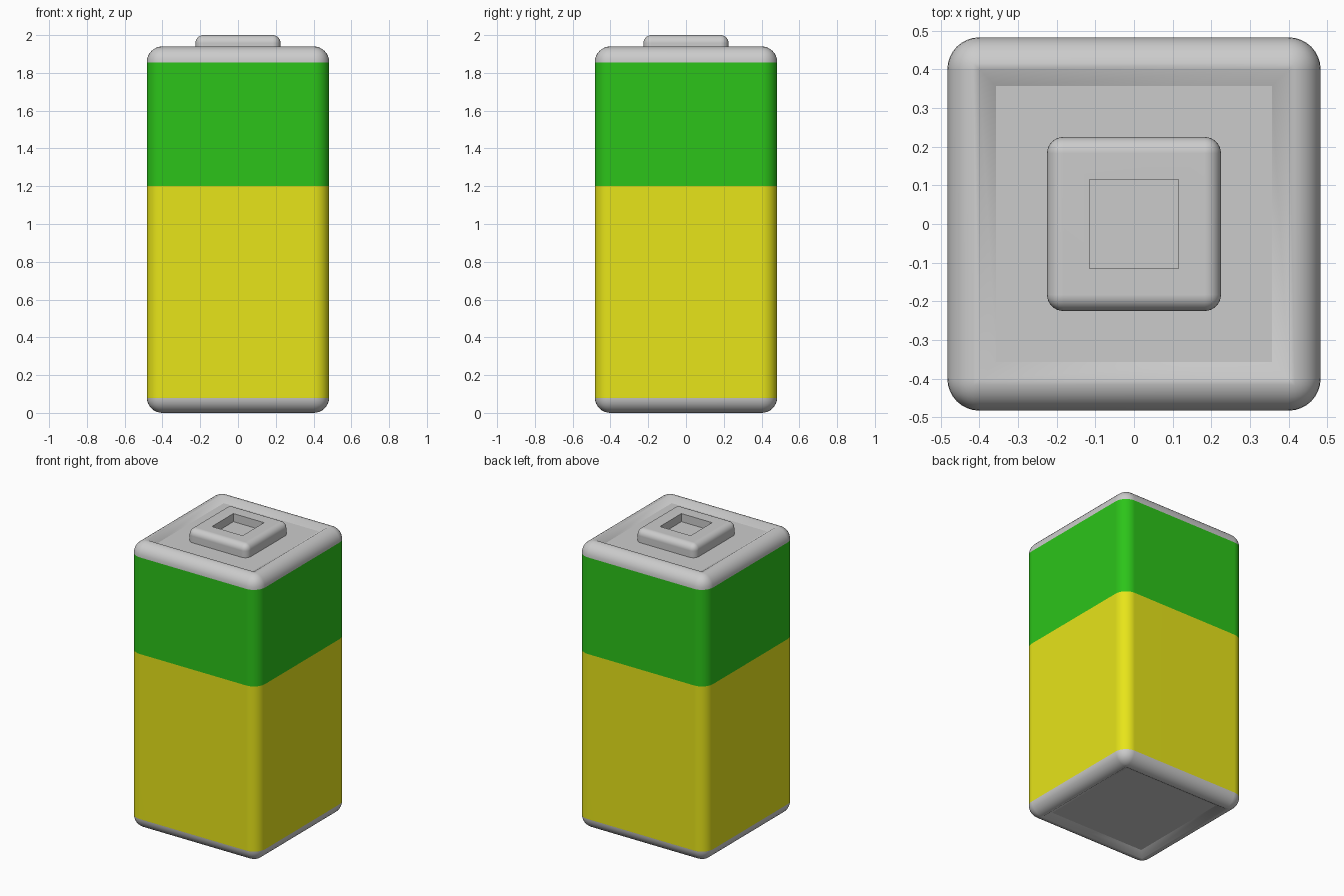
import bpy, bmesh
from mathutils import Matrix, Vector

if "Cube" in bpy.data.objects:
    bpy.data.objects.remove(bpy.data.objects["Cube"])


def material(name, rgb):
    m = bpy.data.materials.new(name)
    m.diffuse_color = (*rgb, 1)
    m.use_nodes = True
    m.node_tree.nodes["Principled BSDF"].inputs["Base Color"].default_value = m.diffuse_color
    return m


def rounded_box(half, z0, z1, radius):
    bm = bmesh.new()
    mat = Matrix.Translation((0, 0, (z0 + z1) / 2)) @ Matrix.Diagonal((2 * half, 2 * half, z1 - z0, 1))
    bmesh.ops.create_cube(bm, size=1, matrix=mat)
    bmesh.ops.bevel(bm, geom=bm.edges[:], offset=radius, segments=8, profile=0.5, affect='EDGES')
    return bm


def end_face(bm, sign):
    return max(bm.faces, key=lambda f: f.normal.z * sign + f.calc_area())


def inset(bm, face, width, depth):
    """Inset a face, then push it inwards by depth."""
    n = face.normal.copy()
    bmesh.ops.inset_region(bm, faces=[face], thickness=width, use_even_offset=True)
    bmesh.ops.translate(bm, verts=face.verts[:], vec=-n * depth)


def crease(face):
    for e in face.edges:
        e.smooth = False


def finish(bm, name, mats=()):
    bm.normal_update()
    for f in bm.faces:
        f.smooth = True
    me = bpy.data.meshes.new(name)
    bm.to_mesh(me)
    bm.free()
    for m in mats:
        me.materials.append(m)
    ob = bpy.data.objects.new(name, me)
    bpy.context.collection.objects.link(ob)
    wn = ob.modifiers.new("even_shading", 'WEIGHTED_NORMAL')
    wn.keep_sharp = True
    return ob


# Battery case: rounded block with a sunken panel at each end
bm = rounded_box(0.483, 0, 1.94, 0.083)
for sign in (1, -1):
    bm.normal_update()
    face = max((f for f in bm.faces if f.normal.z * sign > 0.99), key=lambda f: f.calc_area())
    inset(bm, face, 0.043, 0.027)
    crease(face)

# Colour bands cut around the case
for z in (0.08, 1.2, 1.855):
    bmesh.ops.bisect_plane(bm, geom=bm.verts[:] + bm.edges[:] + bm.faces[:], dist=1e-5,
                           plane_co=Vector((0, 0, z)), plane_no=Vector((0, 0, 1)))
for f in bm.faces:
    z = f.calc_center_median().z
    f.material_index = 1 if 0.08 < z < 1.2 else 2 if 1.2 < z < 1.855 else 0
finish(bm, "battery_case", [material("grey", (0.8, 0.8, 0.8)),
                            material("yellow", (0.8, 0.78, 0.01)),
                            material("green", (0.025, 0.55, 0.01))])

# Terminal: rounded square stud with a square socket
bm = rounded_box(0.225, 1.86, 2.0, 0.042)
bm.normal_update()
top = max((f for f in bm.faces if f.normal.z > 0.99), key=lambda f: f.calc_area())
inset(bm, top, 0.068, 0)
crease(top)
inset(bm, top, 0, 0.055)
crease(top)
for v in top.verts:
    for e in v.link_edges:
        e.smooth = False
finish(bm, "terminal")
